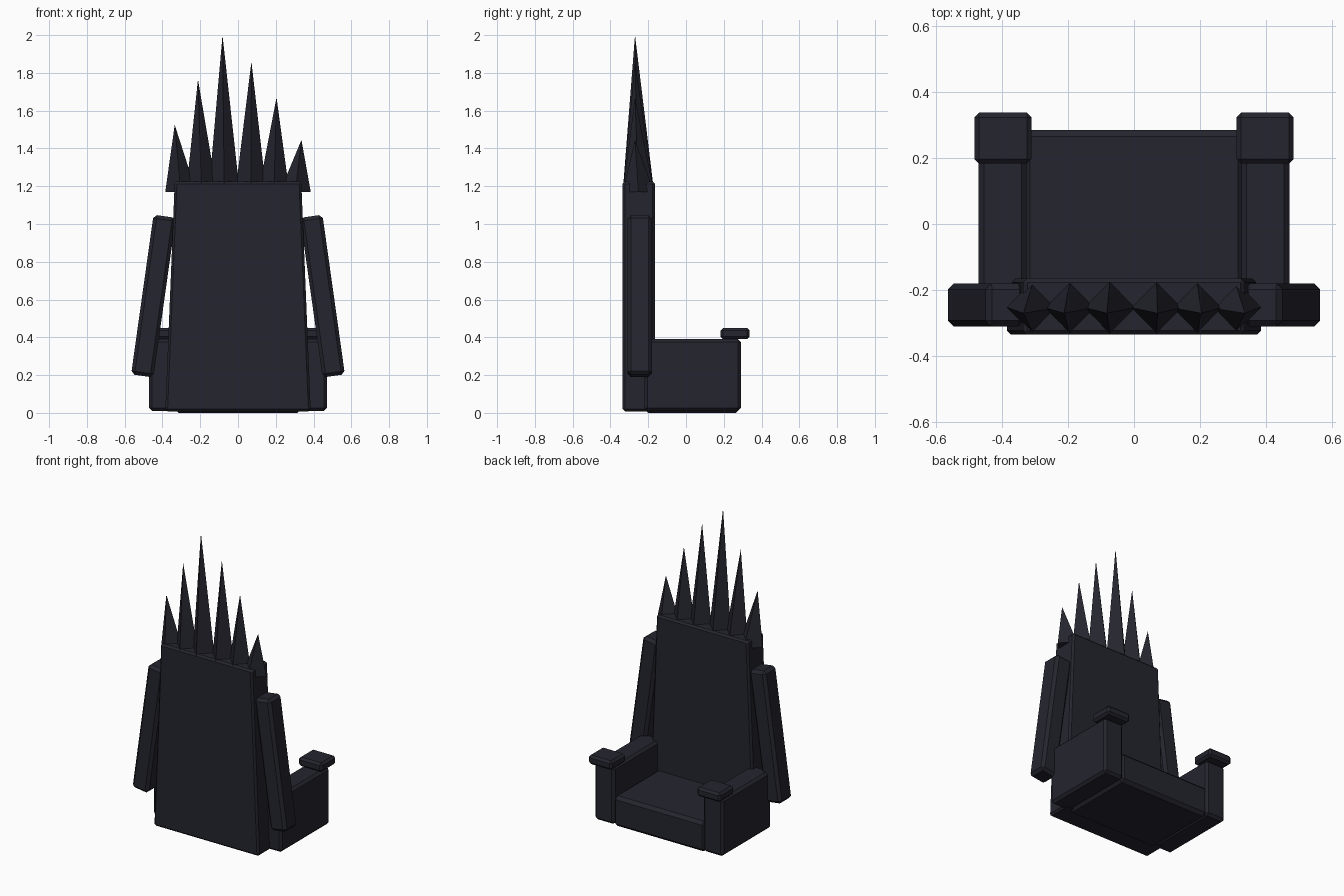
import bpy, bmesh
from math import radians
from mathutils import Matrix, Vector

if "Cube" in bpy.data.objects:
    bpy.data.objects.remove(bpy.data.objects["Cube"], do_unlink=True)

# Single dark stone colour
stone = bpy.data.materials.new("dark_stone")
stone.use_nodes = True
colour = (0.018, 0.018, 0.028, 1)
stone.diffuse_color = colour
stone.node_tree.nodes["Principled BSDF"].inputs["Base Color"].default_value = colour


def finish(name, bm, bevel=0.0):
    if bevel:
        bmesh.ops.bevel(bm, geom=bm.edges[:], offset=bevel, segments=1,
                        affect='EDGES', profile=0.5)
    bmesh.ops.recalc_face_normals(bm, faces=bm.faces[:])
    mesh = bpy.data.meshes.new(name)
    bm.to_mesh(mesh)
    bm.free()
    mesh.materials.append(stone)
    obj = bpy.data.objects.new(name, mesh)
    bpy.context.collection.objects.link(obj)
    return obj


def block(name, low, high, bevel=0.015, taper=1.0, tilt=0.0):
    """Bevelled box between two corners; taper narrows its top, tilt leans it in x."""
    low, high = Vector(low), Vector(high)
    size, centre = high - low, (low + high) / 2
    bm = bmesh.new()
    bmesh.ops.create_cube(bm, size=1)
    for v in bm.verts:
        v.co = Vector(a * b for a, b in zip(v.co, size))
        if v.co.z > 0:
            v.co.x *= taper
    bmesh.ops.transform(bm, verts=bm.verts[:],
                        matrix=Matrix.Translation(centre) @ Matrix.Rotation(tilt, 4, 'Y'))
    return finish(name, bm, bevel)


# Tapered backrest and seat
block("backrest", (-0.385, -0.335, 0.008), (0.385, -0.165, 1.225), 0.012, taper=0.87)
block("seat", (-0.335, -0.22, 0), (0.335, 0.285, 0.2), 0.02)

# Armrests, their end caps and the leaning side bars
for side, sign in (("left", 1), ("right", -1)):
    def pair(part, x0, x1, y0, y1, z0, z1, bevel, tilt=0.0):
        xs = sorted((x0 * sign, x1 * sign))
        block(f"{side}_{part}", (xs[0], y0, z0), (xs[1], y1, z1), bevel, tilt=tilt * sign)

    pair("armrest", 0.325, 0.47, -0.22, 0.29, 0.01, 0.39, 0.016)
    pair("armrest_cap", 0.31, 0.483, 0.183, 0.337, 0.39, 0.45, 0.014)
    pair("side_bar", 0.388, 0.507, -0.31, -0.18, 0.192, 1.045, 0.018, radians(-8))

# Crown of four-sided spikes, each with an off-centre tip
spikes = [(-0.303, -0.335, 1.525), (-0.193, -0.212, 1.765), (-0.073, -0.082, 2.0),
          (0.068, 0.071, 1.86), (0.19, 0.204, 1.67), (0.303, 0.336, 1.445)]
for i, (base_x, tip_x, tip_z) in enumerate(spikes):
    bm = bmesh.new()
    corners = [bm.verts.new((base_x + dx * 0.082, -0.252 + dy * 0.083, 1.17))
               for dx, dy in ((1, 0), (0, 1), (-1, 0), (0, -1))]
    tip = bm.verts.new((tip_x, -0.27, tip_z))
    bm.faces.new(corners)
    for a, b in zip(corners, corners[1:] + corners[:1]):
        bm.faces.new((a, b, tip))
    finish(f"crown_spike_{i + 1}", bm)
